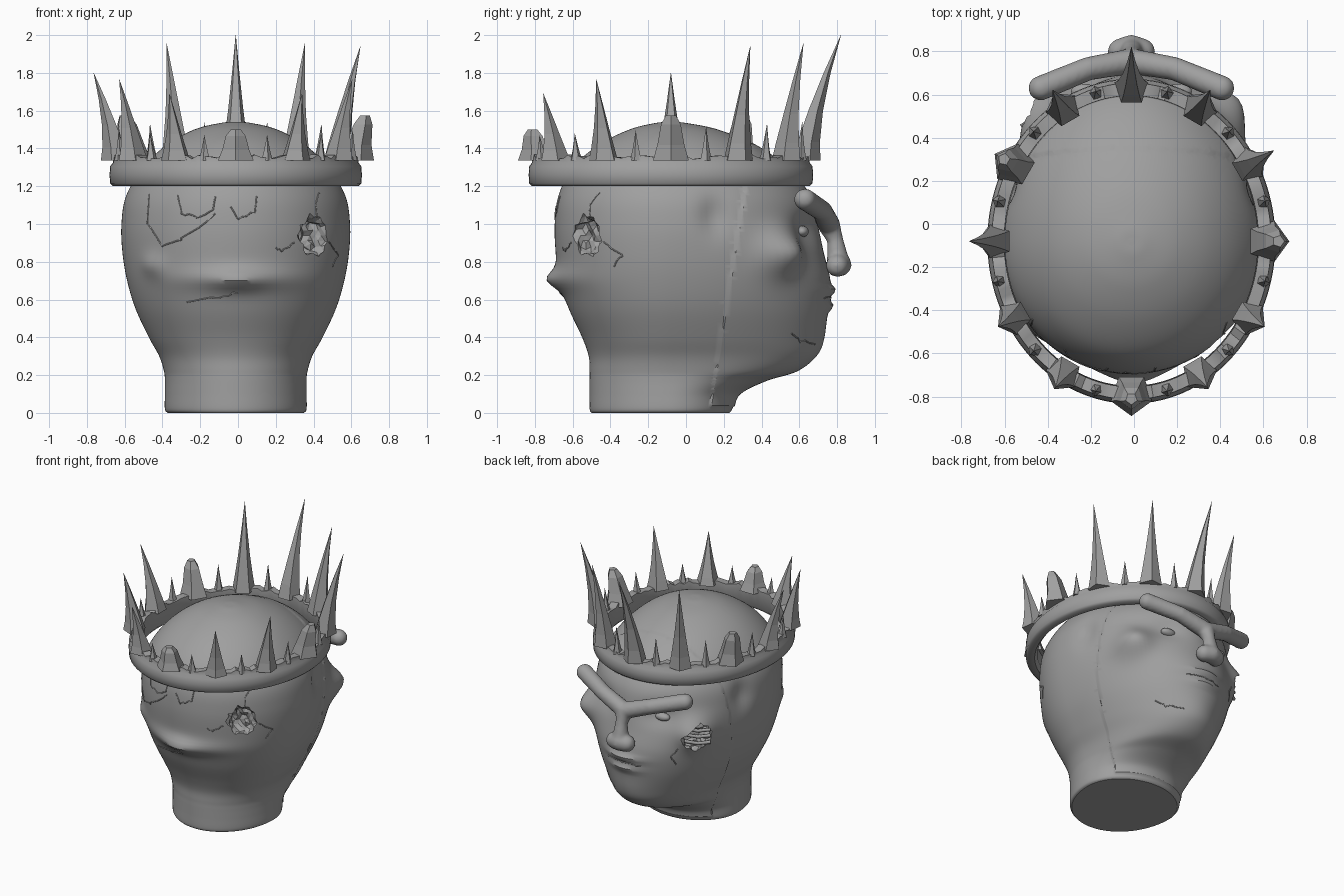
import bpy, bmesh, math, random
from mathutils import Vector, Matrix
from mathutils.bvhtree import BVHTree

random.seed(4)
if bpy.data.objects.get("Cube"):
    bpy.data.objects.remove(bpy.data.objects["Cube"])

stone = bpy.data.materials.new("stone_grey")
stone.use_nodes = True
GREY = (0.35, 0.35, 0.35, 1)
stone.diffuse_color = GREY
stone.node_tree.nodes["Principled BSDF"].inputs["Base Color"].default_value = GREY
CX, CY = -0.012, -0.08


def make(name, bm, angle=None):
    bmesh.ops.recalc_face_normals(bm, faces=bm.faces)
    me = bpy.data.meshes.new(name)
    bm.to_mesh(me)
    bm.free()
    me.materials.append(stone)
    ob = bpy.data.objects.new(name, me)
    bpy.context.collection.objects.link(ob)
    if angle:
        activate(ob)
        bpy.ops.object.shade_smooth_by_angle(angle=math.radians(angle))
    return ob


def activate(ob):
    bpy.ops.object.select_all(action='DESELECT')
    ob.select_set(True)
    bpy.context.view_layer.objects.active = ob


def loft(bm, rings, closed=False):
    """Skin rings of points; cap the ends unless the loft closes on itself."""
    vs = [[bm.verts.new(p) for p in ring] for ring in rings]
    n = len(vs[0])
    for a, b in zip(vs, vs[1:] + vs[:1] if closed else vs[1:]):
        for i in range(n):
            j = (i + 1) % n
            bm.faces.new((a[i], a[j], b[j], b[i]))
    if not closed:
        bm.faces.new(vs[0])
        bm.faces.new(vs[-1])


def ball(bm, loc, r, scale=(1, 1, 1)):
    m = Matrix.Translation(loc) @ Matrix.Diagonal((*scale, 1))
    return bmesh.ops.create_icosphere(bm, subdivisions=3, radius=r, matrix=m)["verts"]


# Head: height, half width, rear y, face y
KEYS = [(0, .36, -.5, .23), (.02, .375, -.51, .245), (.1, .375, -.51, .28),
        (.17, .375, -.51, .42), (.22, .38, -.51, .58), (.3, .405, -.515, .675),
        (.4, .46, -.55, .71), (.55, .53, -.62, .745), (.7, .575, -.67, .755),
        (.85, .6, -.69, .72), (1, .605, -.695, .69), (1.15, .58, -.675, .65),
        (1.3, .49, -.6, .53), (1.42, .365, -.46, .36), (1.5, .22, -.3, .17),
        (1.535, .08, -.16, 0), (1.54, .01, -.09, -.07)]


def spline(a, b, c, d, t):
    return [q + t * ((r - p) + t * ((2 * p - 5 * q + 4 * r - s) + t * (3 * (q - r) + s - p)) ) / 2
            for p, q, r, s in zip(a, b, c, d)]


# Sculpted bumps and dents: centre, radii, height
BUMPS = [((0, -.7, .71), (.32, .3, .06), .035), ((0, -.7, .7), (.12, .2, .05), .035),
         ((.42, .49, .85), (.11, .13, .11), .11), ((-.42, .49, .85), (.11, .13, .11), .09),
         ((0, .76, .65), (.13, .2, .024), .03), ((0, .75, .565), (.11, .2, .024), .025),
         ((0, .7, .38), (.16, .2, .09), .015), ((-.45, -.5, .78), (.07, .12, .06), .025)]
for s in (-1, 1):
    BUMPS += [((s * .56, .16, 1.04), (.12, .08, .11), -.035),
              ((s * .22, .62, .97), (.12, .15, .08), -.035)]

rings, STEPS, SEG = [], 7, 144
for k in range(len(KEYS) - 1):
    four = [KEYS[min(max(k + o, 0), len(KEYS) - 1)] for o in (-1, 0, 1, 2)]
    for step in range(STEPS + (k == len(KEYS) - 2)):
        z, w, back, front = spline(*four, step / STEPS)
        ring = []
        for i in range(SEG):
            a = math.tau * i / SEG
            c = math.cos(a)
            p = Vector((CX + w * math.sin(a), CY + c * ((front - CY) if c > 0 else (CY - back)), z))
            out = Vector((p.x - CX, p.y - CY, 0)).normalized()
            lift = sum(h * math.exp(-sum(((p[n] - q[n]) / r[n]) ** 2 for n in range(3)))
                       for q, r, h in BUMPS)
            ring.append(p + out * lift)
        rings.append(ring)
bm = bmesh.new()
loft(bm, rings)

# Face seam: narrow step between the rear shell and the proud face shell
seam_co, seam_no = Vector((0, .11, 0)), Vector((0, 1, -.16)).normalized()
for gap in (0, .014):
    bmesh.ops.bisect_plane(bm, geom=bm.verts[:] + bm.edges[:] + bm.faces[:], dist=1e-5,
                           plane_co=seam_co + seam_no * gap, plane_no=seam_no)
for v in bm.verts:
    if (v.co - seam_co).dot(seam_no) > .013 and .03 < v.co.z < 1.5:
        v.co += Vector((v.co.x, v.co.y - CY, 0)).normalized() * .009
bmesh.ops.recalc_face_normals(bm, faces=bm.faces)
surface = BVHTree.FromBMesh(bm)
head = make("head", bm, 35)

# Ragged wounds cut through the rear and one cheek
HOLES = [((.41, -.53, .94), (.105, .1, .11)), ((-.45, .52, .83), (.1, .11, .1))]
for loc, size in HOLES:
    bm = bmesh.new()
    for v in ball(bm, (0, 0, 0), 1):
        v.co *= random.uniform(.82, 1.15)
        v.co = Vector(loc) + Vector(a * b for a, b in zip(v.co, size))
    cutter = make("wound_cutter", bm)
    cutter.hide_render = True
    mod = head.modifiers.new("wound", 'BOOLEAN')
    mod.object, mod.operation, mod.solver = cutter, 'DIFFERENCE', 'EXACT'
    activate(head)
    bpy.ops.object.modifier_apply(modifier=mod.name)
    bpy.data.objects.remove(cutter)


def tube(name, pts, r):
    cu = bpy.data.curves.new(name, 'CURVE')
    cu.dimensions, cu.bevel_depth, cu.bevel_resolution = '3D', r, 1
    cu.use_fill_caps = True
    sp = cu.splines.new('POLY')
    sp.points.add(len(pts) - 1)
    for p, q in zip(sp.points, pts):
        p.co = (*q, 1)
    cu.materials.append(stone)
    bpy.context.collection.objects.link(bpy.data.objects.new(name, cu))


def crack(pts, side):
    """Thin jagged line laid on the skin, given in x and z, on the -y or +y side."""
    line = []
    for (x0, z0), (x1, z1) in zip(pts, pts[1:]):
        for t in (0, .25, .5, .75, 1):
            x, z = x0 + (x1 - x0) * t, z0 + (z1 - z0) * t + random.uniform(-.008, .008)
            hit = surface.ray_cast(Vector((x, side * 3, z)), Vector((0, -side, 0)))[0]
            if hit:
                line.append(hit)
    tube("crack", line, .004)


crack([(-.32, 1.15), (-.3, 1.06), (-.22, 1.03), (-.13, 1.08), (-.12, 1.15)], -1)
crack([(.1, 1.15), (.09, 1.06), (0, 1.03), (-.04, 1.1)], -1)
crack([(-.47, 1.15), (-.48, 1.0), (-.4, .88), (-.3, .92), (-.12, 1.05)], -1)
crack([(-.27, .59), (-.1, .61), (0, .64)], -1)
crack([(.42, 1.03), (.41, 1.1), (.43, 1.17)], -1)
crack([(.48, .9), (.53, .83), (.5, .78)], -1)
crack([(.3, .9), (.24, .86), (.2, .87)], -1)
crack([(-.14, .605), (0, .61), (.14, .605)], 1)
crack([(.12, .36), (.22, .38), (.28, .42)], 1)
crack([(-.36, .75), (-.32, .68), (-.34, .62)], 1)

# Torn strands stretched across the cheek wound
for dz in (-.05, 0, .045):
    tube("torn_strand", [(-.52, .45, .83 + dz), (-.45, .5, .82 + dz), (-.37, .56, .84 + dz)], .013)

# Brow and nose: one fused shape hanging in front of the face
bm = bmesh.new()
PATHS = [[(s * .42, .63, 1.13, .058), (s * .2, .72, 1.07, .055), (0, .755, 1.0, .06)] for s in (-1, 1)]
PATHS += [[(0, .755, 1.0, .06), (0, .79, .92, .042), (0, .805, .8, .06)],
          [(-.05, .8, .78, .06), (0, .815, .785, .062), (.05, .8, .78, .06)]]
for path in PATHS:
    for a, b in zip(path, path[1:]):
        for i in range(11):
            x, y, z, r = (p + (q - p) * i / 10 for p, q in zip(a, b))
            ball(bm, (x + CX, y, z), r)
nose = make("brow_and_nose", bm)
mod = nose.modifiers.new("fuse", 'REMESH')
mod.mode, mod.voxel_size, mod.use_smooth_shade = 'VOXEL', .012, True
mod = nose.modifiers.new("soften", 'SMOOTH')
mod.iterations = 4

# Eyes
for s, name in ((1, "left_eye"), (-1, "right_eye")):
    bm = bmesh.new()
    ball(bm, (CX + s * .22, .615, .96), 1, (.06, .035, .03))
    make(name, bm, 60)

# Crown band: section swept around an oval, with an uneven upper rim
SECTION = [(-.08, 1.225), (-.06, 1.2), (-.015, 1.2), (0, 1.215), (.003, 1.26), (0, 1.305),
           (-.015, 1.325), (-.017, 1.355), (-.075, 1.355)]
bm = bmesh.new()
rings = []
for i in range(120):
    a = math.tau * i / 120
    wave = random.uniform(-.012, .012)
    rings.append([(CX + (.665 + d) * math.sin(a), CY + (.75 + d) * math.cos(a),
                   z + (wave if z > 1.34 else 0)) for d, z in SECTION])
loft(bm, rings, closed=True)
make("crown_band", bm, 50)


def spike(name, deg, height, radius, lean, stump=False):
    """Five-sided spike curving outward; a stump ends blunt and lumpy."""
    a = math.radians(deg)
    base = Vector((CX + .632 * math.sin(a), CY + .71 * math.cos(a), 1.335))
    out = Vector((math.sin(a), math.cos(a), 0))
    side = Vector((out.y, -out.x, 0))
    levels = [(0, 1), (.35, .75), (.8, .55), (1, .28)] if stump else \
        [(0, 1), (.15, .8), (.4, .52), (.7, .25), (1, .01)]
    bm = bmesh.new()
    rings = []
    for t, r in levels:
        c = base + Vector((0, 0, t * (height - base.z))) + out * lean * t ** 1.4
        rings.append([c + radius * r * (out * math.cos(b) + side * math.sin(b))
                      for b in (math.tau * k / 5 for k in range(5))])
    loft(bm, rings)
    make(name, bm)


# Tall spikes, measured from the face side round to the rear; three are broken
for deg, height, lean in ((0, 2.0, .19), (30, 1.955, .1), (60, 1.94, .13), (90, 1.8, .12),
                          (120, 1.765, .08), (150, 1.69, .07)):
    for s in ((1,) if deg == 0 else (-1, 1)):
        if (deg, s) in ((60, -1), (90, 1)):
            spike("broken_spike", s * deg, 1.575, .1, .05, True)
        else:
            spike("tall_spike", s * deg, height, .082, lean)
spike("broken_spike", 180, 1.5, .1, .02, True)

# Short spikes between the tall ones
for i in range(12):
    deg = 15 + 30 * i
    spike("short_spike", deg, 1.505 + .035 * math.cos(math.radians(deg)), .034, .01)
